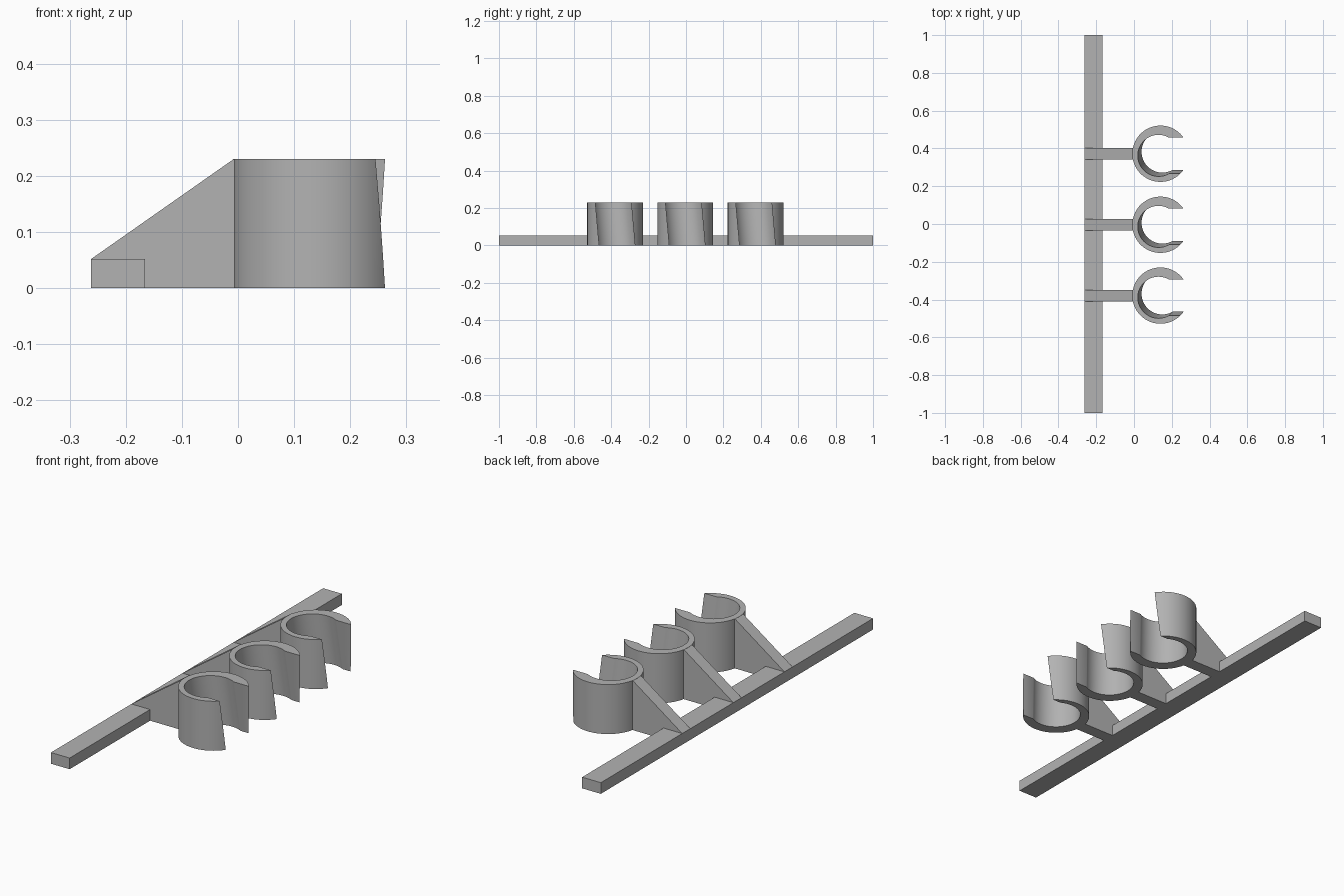
import bpy, bmesh
from mathutils import Vector

if "Cube" in bpy.data.objects:
    bpy.data.objects.remove(bpy.data.objects["Cube"])

HEIGHT = 0.23
RING_X, RING_R, BORE_R, SLOT_HALF = 0.14, 0.149, 0.11, 0.0955
LEAN = 0.088                      # bore lean in x and y per unit of height
CENTRES = (0.372, -0.004, -0.379)

grey = bpy.data.materials.new("plain_grey")
grey.diffuse_color = (0.45, 0.45, 0.45, 1)
grey.use_nodes = True
grey.node_tree.nodes["Principled BSDF"].inputs["Base Color"].default_value = grey.diffuse_color


def finish(name, bm):
    bmesh.ops.recalc_face_normals(bm, faces=bm.faces)
    me = bpy.data.meshes.new(name)
    bm.to_mesh(me)
    bm.free()
    me.materials.append(grey)
    ob = bpy.data.objects.new(name, me)
    bpy.context.collection.objects.link(ob)
    return ob


def box(name, lo, hi, lean=0.0):
    bm = bmesh.new()
    bmesh.ops.create_cube(bm, size=1)
    for v in bm.verts:
        v.co = Vector([hi[k] if v.co[k] > 0 else lo[k] for k in range(3)])
        v.co.y -= lean * (v.co.z - HEIGHT / 2)
    return finish(name, bm)


def cylinder(name, x, y, r, z0, z1, lean=0.0):
    bm = bmesh.new()
    bmesh.ops.create_cone(bm, cap_ends=True, segments=96, radius1=r, radius2=r, depth=z1 - z0)
    for v in bm.verts:
        v.co += Vector((x, y, (z0 + z1) / 2))
        shift = lean * (v.co.z - HEIGHT / 2)
        v.co.x -= shift
        v.co.y -= shift
    return finish(name, bm)


def cut(ob, cutter):
    mod = ob.modifiers.new("cut", 'BOOLEAN')
    mod.operation, mod.solver, mod.object = 'DIFFERENCE', 'EXACT', cutter
    cutter.hide_render = True
    bpy.context.view_layer.objects.active = ob
    bpy.ops.object.modifier_apply(modifier=mod.name)
    bpy.data.objects.remove(cutter)


def rib(name, y, half=0.03):
    # sloped brace from the bar's back edge to the clip's rim
    profile = [(-0.262, 0), (0.008, 0), (0.008, HEIGHT), (-0.008, HEIGHT), (-0.262, 0.052)]
    bm = bmesh.new()
    face = bm.faces.new([bm.verts.new((x, y - half, z)) for x, z in profile])
    out = bmesh.ops.extrude_face_region(bm, geom=[face])
    verts = [g for g in out["geom"] if isinstance(g, bmesh.types.BMVert)]
    bmesh.ops.translate(bm, verts=verts, vec=(0, 2 * half, 0))
    # close the starting side if the extrusion removed it
    edges = [e for e in bm.edges if e.is_boundary]
    if edges:
        bmesh.ops.holes_fill(bm, edges=edges)
    return finish(name, bm)


# long mounting bar
box("mounting_bar", (-0.262, -1, 0), (-0.166, 1, 0.052))

# three open clips with leaning bores, each on a brace
for i, y in enumerate(CENTRES, 1):
    clip = cylinder(f"clip_{i}", RING_X, y, RING_R, 0, HEIGHT)
    cut(clip, cylinder("bore_cutter", RING_X, y, BORE_R, -0.05, HEIGHT + 0.05, LEAN))
    cut(clip, box("slot_cutter", (RING_X, y - SLOT_HALF, -0.05),
                  (0.4, y + SLOT_HALF, HEIGHT + 0.05), LEAN))
    bpy.ops.object.select_all(action='DESELECT')
    clip.select_set(True)
    bpy.context.view_layer.objects.active = clip
    bpy.ops.object.shade_smooth_by_angle(angle=0.5)
    rib(f"brace_{i}", y)
